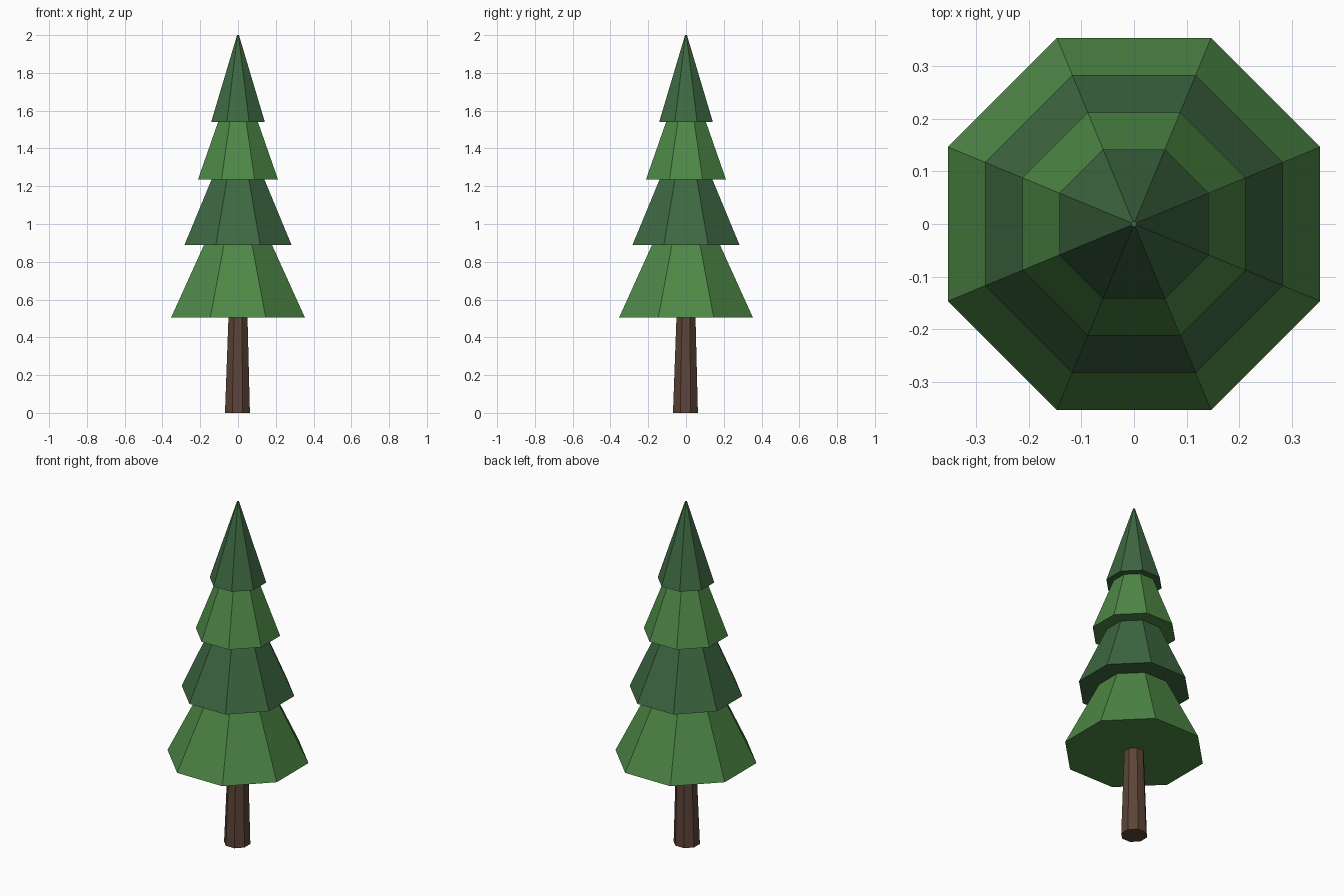
import bpy
import bmesh
from math import cos, pi
from mathutils import Matrix

if "Cube" in bpy.data.objects:
    bpy.data.objects.remove(bpy.data.objects["Cube"], do_unlink=True)

SIDES = 8


def make_material(name, rgb):
    mat = bpy.data.materials.new(name)
    mat.use_nodes = True
    colour = (*rgb, 1.0)
    mat.diffuse_color = colour
    bsdf = next(n for n in mat.node_tree.nodes if n.type == "BSDF_PRINCIPLED")
    bsdf.inputs["Base Color"].default_value = colour
    return mat


def make_frustum(name, z_low, z_high, half_low, half_high, mat, foot_shift=0.0):
    """Closed octagonal frustum; half widths are measured across the flats."""
    to_radius = 1 / cos(pi / SIDES)
    bm = bmesh.new()
    bmesh.ops.create_cone(
        bm, cap_ends=True, cap_tris=False, segments=SIDES,
        radius1=half_low * to_radius, radius2=half_high * to_radius,
        depth=z_high - z_low,
        matrix=Matrix.Translation((0, 0, (z_low + z_high) / 2))
        @ Matrix.Rotation(pi / SIDES, 4, "Z"))
    for v in bm.verts:
        if v.co.z < (z_low + z_high) / 2:
            v.co.x += foot_shift
            v.co.y += foot_shift
    mesh = bpy.data.meshes.new(name)
    bm.to_mesh(mesh)
    bm.free()
    mesh.materials.append(mat)
    obj = bpy.data.objects.new(name, mesh)
    bpy.context.collection.objects.link(obj)
    return obj


bark = make_material("brown bark", (0.107, 0.058, 0.040))
light_green = make_material("light green needles", (0.076, 0.246, 0.061))
dark_green = make_material("dark green needles", (0.048, 0.138, 0.053))

# Tapered trunk
make_frustum("trunk", 0.0, 0.52, 0.066, 0.05, bark, foot_shift=-0.003)

# Stacked foliage tiers, alternating in colour
make_frustum("foliage_bottom", 0.505, 0.90, 0.354, 0.175, light_green)
make_frustum("foliage_lower_middle", 0.89, 1.245, 0.283, 0.136, dark_green)
make_frustum("foliage_upper_middle", 1.235, 1.55, 0.212, 0.102, light_green)
make_frustum("foliage_top", 1.54, 2.0, 0.142, 0.005, dark_green)
